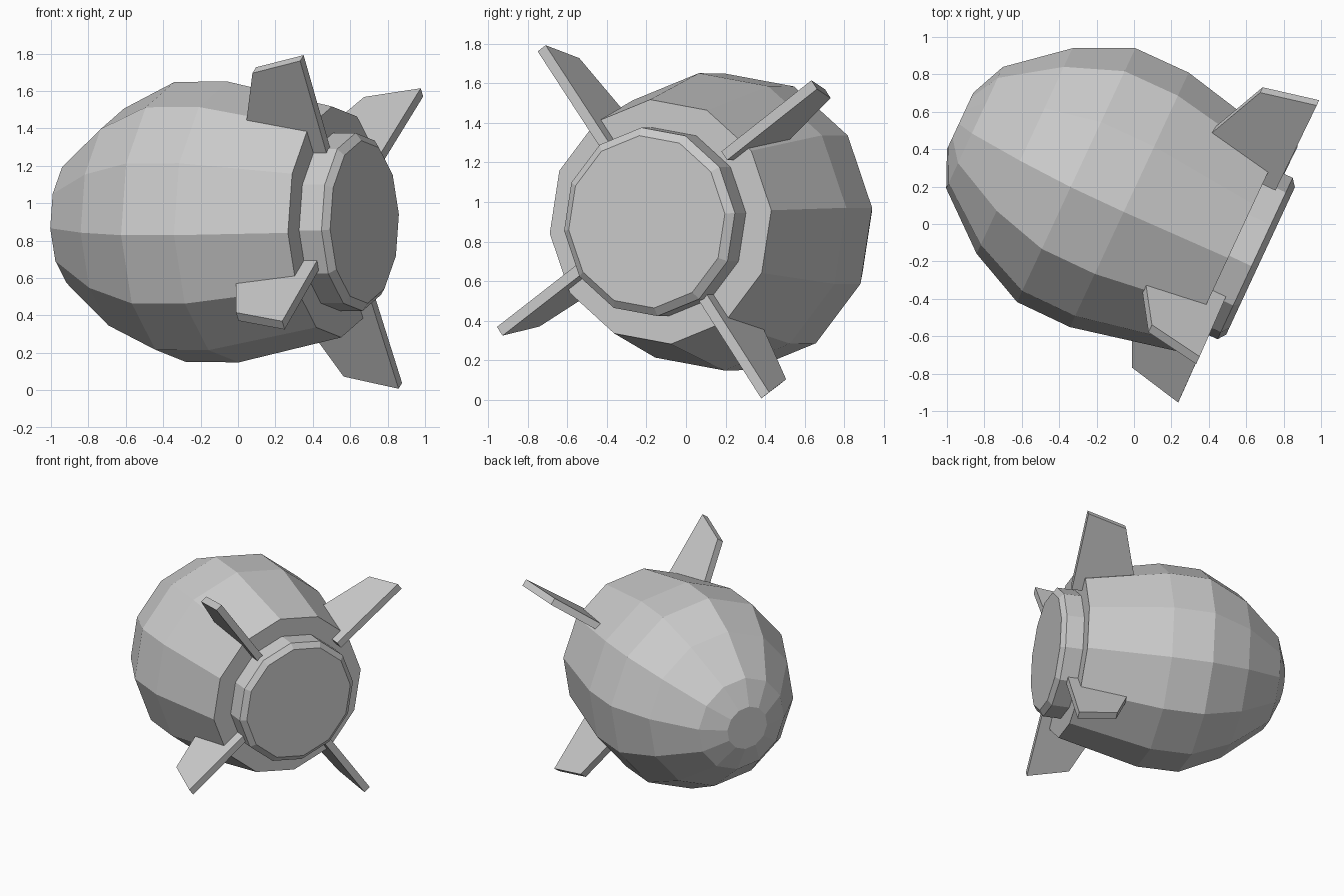
import bpy, bmesh
from math import sin, cos, radians
from mathutils import Matrix, Vector

if "Cube" in bpy.data.objects:
    bpy.data.objects.remove(bpy.data.objects["Cube"])

# Shared frame: local X runs along the body axis toward the tail
FRAME = Matrix.Translation((0.67, -0.195, 0.90)) @ Matrix.Rotation(radians(-25), 4, 'Z')
SIDES = 12
ROLL = 5.4


def finish(bm, name):
    bmesh.ops.recalc_face_normals(bm, faces=bm.faces)
    bm.transform(FRAME)
    mesh = bpy.data.meshes.new(name)
    bm.to_mesh(mesh)
    bm.free()
    obj = bpy.data.objects.new(name, mesh)
    bpy.context.collection.objects.link(obj)
    return obj


def lathe(name, profile):
    """Spin (position, radius) pairs round local X and cap both ends."""
    bm = bmesh.new()
    rings = []
    for s, r in profile:
        angles = [radians(ROLL + 360 * i / SIDES) for i in range(SIDES)]
        rings.append([bm.verts.new((s, r * cos(a), r * sin(a))) for a in angles])
    for a, b in zip(rings, rings[1:]):
        for i in range(SIDES):
            j = (i + 1) % SIDES
            bm.faces.new((a[i], a[j], b[j], b[i]))
    bm.faces.new(rings[0])
    bm.faces.new(rings[-1])
    return finish(bm, name)


def fin(name, angle, shift=(0, 0)):
    """Flat plate standing out from the axis at the given roll angle."""
    outline = [(-0.58, 0.46), (-0.375, 0.995), (-0.072, 1.075), (-0.08, 0.455)]
    out = Vector((0, cos(radians(angle)), sin(radians(angle))))
    side = Vector((0, -out.z, out.y)) * 0.027
    bm = bmesh.new()
    layers = []
    for sign in (-1, 1):
        layers.append([bm.verts.new(Vector((s, *shift)) + out * r + side * sign)
                       for s, r in outline])
    a, b = layers
    bm.faces.new(a)
    bm.faces.new(b)
    for i in range(4):
        j = (i + 1) % 4
        bm.faces.new((a[i], a[j], b[j], b[i]))
    return finish(bm, name)


# Rounded body with flat nose and flat rear
lathe("body", [(-1.765, 0.167), (-1.68, 0.36), (-1.385, 0.609), (-1.08, 0.752),
               (-0.767, 0.754), (-0.157, 0.62)])

# Tail ring with bevelled rim
lathe("tail_ring", [(-0.2, 0.478), (-0.025, 0.478), (0.007, 0.437)])

# Four tail fins; the back-upper and front-lower pair sits slightly higher
fin("fin_upper_back", 35.4, (0.02, 0.07))
fin("fin_upper_front", 125.4)
fin("fin_lower_front", 215.4, (0.02, 0.07))
fin("fin_lower_back", 305.4)
